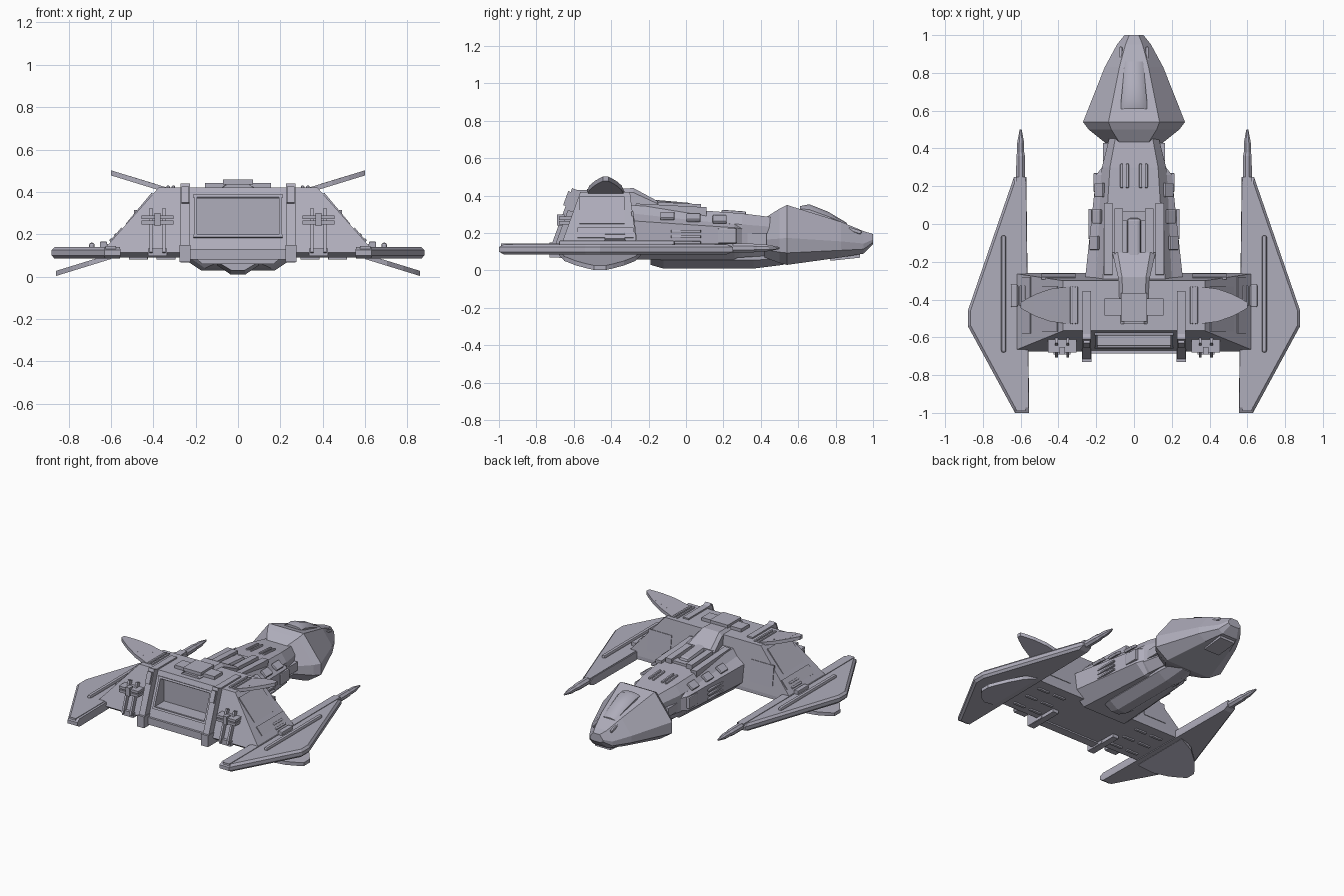
import bpy, bmesh
from math import cos, sin, pi, radians
from mathutils import Matrix, Vector

if "Cube" in bpy.data.objects:
    bpy.data.objects.remove(bpy.data.objects["Cube"])

hull_grey = bpy.data.materials.new("hull_grey")
hull_grey.use_nodes = True
hull_grey.diffuse_color = (.43, .42, .5, 1)
shader = hull_grey.node_tree.nodes["Principled BSDF"]
shader.inputs["Base Color"].default_value = hull_grey.diffuse_color


def finish(name, bm, mirror):
    """Turn a bmesh into a named grey object, doubled across the centre line if asked."""
    bmesh.ops.recalc_face_normals(bm, faces=bm.faces)
    mesh = bpy.data.meshes.new(name)
    bm.to_mesh(mesh)
    bm.free()
    mesh.materials.append(hull_grey)
    part = bpy.data.objects.new(name, mesh)
    bpy.context.collection.objects.link(part)
    if mirror:
        part.modifiers.new("mirror", "MIRROR")
    return part


def loft(name, rings, mirror=False):
    """Skin a list of equally long closed rings and cap both ends."""
    bm = bmesh.new()
    loops = [[bm.verts.new(point) for point in ring] for ring in rings]
    for near, far in zip(loops, loops[1:]):
        for i in range(len(near)):
            bm.faces.new((near[i - 1], near[i], far[i], far[i - 1]))
    bm.faces.new(loops[0])
    bm.faces.new(loops[-1])
    return finish(name, bm, mirror)


def hull(name, stations, crown, keel, band):
    """Eight-sided body: each station gives y, half width, low z and high z.
    Crown and keel are the flat top and bottom as shares of the width,
    band is where the upright side starts and ends as shares of the height."""
    rings = []
    for y, half, low, high in stations:
        start, end = (low + share * (high - low) for share in band)
        right = [(crown * half, high), (half, end), (half, start), (keel * half, low)]
        rings.append([(x, y, z) for x, z in right] + [(-x, y, z) for x, z in reversed(right)])
    return loft(name, rings)


def tube(name, x, stations, sides, mirror=False):
    """Elliptical body along y: each station gives y, z, half width and half height."""
    angles = [2 * pi * (i + .5) / sides for i in range(sides)]
    return loft(name, [[(x + wide * cos(a), y, z + tall * sin(a)) for a in angles]
                       for y, z, wide, tall in stations], mirror)


def fin(name, root, tip, chord):
    """Thin canted plate whose chord shrinks along a parabola towards the tip."""
    rings = []
    thickness = Vector((0, 0, .012))
    for share in (0, .4, .7, .9, 1):
        middle = Vector(root).lerp(Vector(tip), share)
        reach = Vector((0, chord / 2 * (1 - .85 * share ** 2), 0))
        rings.append([middle - reach - thickness, middle + reach - thickness,
                      middle + reach + thickness, middle - reach + thickness])
    return loft(name, rings, mirror=True)


def box(name, at, size, tilt=0, pitch=0, rounding=0, mirror=True):
    """Box with an optional roll about y, pitch about x and rounded edges."""
    bm = bmesh.new()
    bmesh.ops.create_cube(bm, size=1)
    bm.transform(Matrix.Diagonal((*size, 1)))
    if rounding:
        bmesh.ops.bevel(bm, geom=bm.edges[:], offset=rounding, segments=2,
                        affect="EDGES", profile=.5)
    turn = Matrix.Rotation(radians(tilt), 4, "Y") @ Matrix.Rotation(radians(pitch), 4, "X")
    bm.transform(Matrix.Translation(at) @ turn)
    return finish(name, bm, mirror)


def vent(name, at, length, tilt=0, pitch=0):
    """Raised pill-shaped slot running along y."""
    return box(name, at, (.016, length, .02), tilt, pitch, rounding=.006)


# Head, neck and keel
hull("head", [(.42, .14, .07, .28), (.5, .24, .04, .33), (.54, .27, .03, .35),
              (.83, .155, .07, .26), (.95, .09, .09, .21), (1, .05, .14, .195)],
     crown=.5, keel=.65, band=(.2, .45))
hull("neck", [(-.3, .22, .07, .35), (.3, .17, .07, .305), (.46, .13, .08, .285)],
     crown=.75, keel=.7, band=(.25, .75))
hull("neck_shell", [(-.3, .26, .06, .335), (.26, .2, .06, .285), (.3, .17, .08, .27)],
     crown=.6, keel=.65, band=(.3, .75))
hull("keel", [(-.19, .09, .03, .1), (-.12, .1, .01, .1), (.36, .1, .01, .1), (.52, .08, .03, .1)],
     crown=1, keel=.35, band=(.5, .8))

# Cockpit canopy
canopy = tube("canopy", 0, [(.61, .325, .07, .02), (.66, .315, .07, .04),
                            (.76, .28, .06, .035), (.86, .245, .05, .01)], sides=12)
bpy.context.view_layer.objects.active = canopy
canopy.select_set(True)
bpy.ops.object.shade_smooth_by_angle(angle=radians(35))

# Nose details
vent("nose_vent", at=(.07, .88, .22), length=.12, pitch=-17)
box("chin_plate", at=(0, .85, .075), size=(.12, .16, .03), pitch=6, mirror=False)

# Engine block: belly, widest edge and top, all faces sloping
foot, brow = Vector((.645, -.675, .115)), Vector((.375, -.565, .42))
front_foot, front_brow = -.26, -.3


def block_ring(corner, front, z):
    x, rear = corner.x, corner.y
    return [(-x, rear, z), (x, rear, z), (x, front, z), (-x, front, z)]


block = loft("engine_block", [block_ring(foot * .95, front_foot, .09),
                              block_ring(foot, front_foot, foot.z),
                              block_ring(brow, front_brow, brow.z)])
cutter = box("exhaust_cutter", at=(0, -.68, .285), size=(.39, .27, .17), mirror=False)
cutter.hide_render = cutter.hide_viewport = True
exhaust = block.modifiers.new("exhaust", "BOOLEAN")
exhaust.object = cutter
exhaust.operation = "DIFFERENCE"

# Exhaust frame lying on the sloping rear face
LEAN = -20


def on_rear(x, z, out=0):
    """Point on the rear face at the given height, pushed outwards."""
    y = foot.lerp(brow, (z - foot.z) / (brow.z - foot.z)).y
    return (x, y - out, z)


for edge, z in (("top", .38), ("bottom", .19)):
    box("exhaust_frame_" + edge, on_rear(0, z), size=(.42, .02, .014), pitch=LEAN, mirror=False)
box("exhaust_frame_side", on_rear(.2, .285), size=(.014, .02, .19), pitch=LEAN)
box("rear_sill", at=(0, -.655, .105), size=(.46, .06, .05), mirror=False)

# Rear clamps wrapping the block
box("clamp_back", on_rear(.25, .27, out=.02), size=(.045, .06, .34), pitch=LEAN)
box("clamp_top", at=(.25, -.48, .42), size=(.045, .25, .02))
box("clamp_cap", on_rear(.25, .38, out=.045), size=(.035, .04, .08), pitch=LEAN)
box("clamp_foot", at=(.25, -.66, .11), size=(.052, .14, .08))
box("clamp_runner", at=(.25, -.58, .08), size=(.045, .2, .025))

# Rear thruster mounts
for side, x in (("inner", .35), ("outer", .41)):
    box("mount_post_" + side, on_rear(x, .21), size=(.014, .06, .22), pitch=LEAN)
for level, z in (("lower", .255), ("upper", .28)):
    box("mount_plate_" + level, at=(.38, -.645, z), size=(.15, .07, .018))
box("mount_foot", at=(.38, -.66, .115), size=(.09, .06, .035))
box("mount_pin", at=(.38, -.67, .27), size=(.03, .04, .06))


# Panels and slots on the block's sloping sides, placed by share of the way up
def on_side(share, y):
    point = foot.lerp(brow, share)
    return (point.x, y, point.z)


box("side_panel", on_side(.67, -.45), size=(.19, .24, .012), tilt=50)
box("side_panel_lower", on_side(.28, -.43), size=(.07, .3, .012), tilt=50)
for i in range(3):
    vent(f"side_slot_{i}", on_side(.1 + i * .08, -.38), length=.11, tilt=50)
for i in range(2):
    vent(f"top_vent_{i}", at=(.305 + i * .025, -.43, brow.z), length=.2)
box("front_wing_panel", at=(.4, -.278, .24), size=(.18, .012, .15), pitch=7)
for row in range(3):
    for column in range(2):
        box(f"belly_vent_{row}_{column}", at=(.34 + column * .13, -.34 - row * .12, .088),
            size=(.09, .02, .016), rounding=.004)

# Dorsal tower and machinery
hull("dorsal_tower", [(-.53, .07, .38, .435), (-.28, .085, .32, .44), (-.15, .115, .3, .37)],
     crown=.75, keel=1, band=(.5, .8))
box("tower_crossbar", at=(0, -.44, .43), size=(.31, .09, .025), mirror=False)
box("tower_cap", at=(0, -.44, .447), size=(.14, .15, .022), mirror=False)
box("spine_pod", at=(0, -.08, .335), size=(.075, .22, .07), pitch=-5, rounding=.018, mirror=False)
box("spine_rail", at=(.08, -.04, .333), size=(.045, .24, .055), pitch=-3)
box("outer_rail", at=(.137, -.08, .323), size=(.045, .38, .05), pitch=-3)
box("spine_bridge", at=(0, .04, .325), size=(.13, .05, .03), mirror=False)
for i in range(2):
    vent(f"neck_vent_{i}", at=(.035 + i * .03, .255, .31), length=.13, pitch=-4)

# Raised details along the neck sides, following its taper
for i in range(3):
    y = i * .14 - .1
    box(f"shoulder_vent_{i}", at=(.2 - y / 10, y, .285 - y / 16), size=(.055, .075, .02),
        tilt=36, rounding=.005)
    box(f"flank_slot_{i}", at=(.232, 0, .15 + i * .03), size=(.018, .16, .014), rounding=.004)
box("flank_box", at=(.195, .22, .185), size=(.04, .1, .08), rounding=.006)
box("neck_side_box", at=(.15, .38, .17), size=(.03, .1, .06))

# Canted fins above and below
fin("upper_fin", root=(.34, -.43, .41), tip=(.6, -.43, .49), chord=.2)
box("upper_fin_panel", at=(.46, -.43, .454), size=(.15, .1, .01), tilt=-17)
fin("lower_fin", root=(.6, -.46, .095), tip=(.86, -.46, .015), chord=.44)

# Outrigger wings with a chamfered rim
outline = [(.555, -1), (.63, -1), (.88, -.54), (.88, -.46), (.635, .25), (.57, .25)]
pivot = Vector((.6, -.45, 0))


def wing_layer(scale, z):
    return [pivot + (Vector((x, y, 0)) - pivot) * scale + Vector((0, 0, z)) for x, y in outline]


loft("outrigger_wing", [wing_layer(.95, .085), wing_layer(1, .1), wing_layer(1, .125),
                        wing_layer(.95, .14)], mirror=True)
box("wing_rail", at=(.6, -.37, .122), size=(.05, 1.24, .044))
box("wing_rod", at=(.69, -.37, .145), size=(.026, .62, .03), rounding=.01)
box("wing_root_block", at=(.635, -.38, .15), size=(.035, .12, .03), rounding=.005)

# Forward cannons
barrel = [(.2, .026), (.36, .025), (.38, .02), (.43, .02), (.5, .006)]
tube("wing_cannon", .6, [(y, .12, radius, radius) for y, radius in barrel], sides=8, mirror=True)
